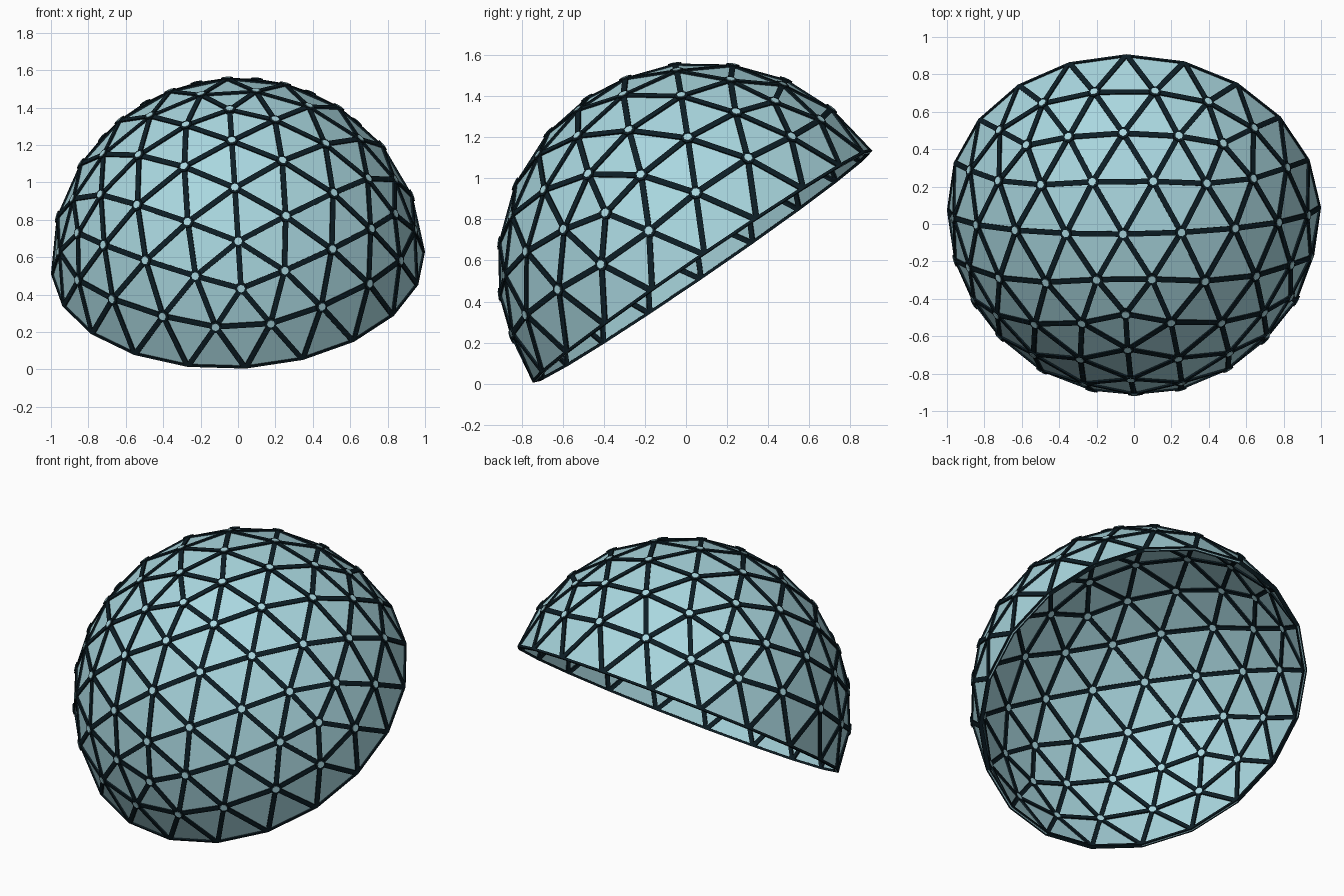
import bpy
import bmesh
import math
from mathutils import Matrix, Vector

cube = bpy.data.objects.get("Cube")
if cube:
    bpy.data.objects.remove(cube, do_unlink=True)

RADIUS = 0.99
STRUT_WIDTH = 0.027
STRUT_DEPTH = 0.024
CENTRE = Vector((0, 0.082, 0.568))


def make_material(name, rgb):
    mat = bpy.data.materials.new(name)
    mat.use_nodes = True
    mat.diffuse_color = (*rgb, 1)
    mat.node_tree.nodes["Principled BSDF"].inputs["Base Color"].default_value = (*rgb, 1)
    return mat


pale = make_material("pale blue", (0.40, 0.68, 0.74))
dark = make_material("dark teal", (0.004, 0.013, 0.019))

# Tilted dome frame: local z is the pole, local x the front meridian
pole = Vector((-0.045, -0.565, 0.824)).normalized()
front = Vector((0.04, -0.82, -0.555))
front = (front - pole * front.dot(pole)).normalized()
tilt = Matrix((front, pole.cross(front), pole)).transposed().to_4x4()
placement = Matrix.Translation(CENTRE) @ tilt


def dome_mesh():
    """Upper half of an icosahedron split four ways along each edge."""
    bm = bmesh.new()
    bmesh.ops.create_icosphere(bm, subdivisions=1, radius=1)
    ring = next(v.co for v in bm.verts if 0.3 < v.co.z < 0.6)
    turn = Matrix.Rotation(-math.atan2(ring.y, ring.x), 4, "Z")
    bmesh.ops.transform(bm, matrix=turn, verts=bm.verts)
    bmesh.ops.subdivide_edges(bm, edges=bm.edges[:], cuts=3, use_grid_fill=True)
    for v in bm.verts:
        v.co = v.co.normalized() * RADIUS
    low = [v for v in bm.verts if v.co.z < -0.02]
    bmesh.ops.delete(bm, geom=low, context="VERTS")
    bmesh.ops.recalc_face_normals(bm, faces=bm.faces[:])
    return bm


def add_object(name, bm, mat, thickness=0):
    mesh = bpy.data.meshes.new(name)
    bm.to_mesh(mesh)
    bm.free()
    mesh.materials.append(mat)
    obj = bpy.data.objects.new(name, mesh)
    obj.matrix_world = placement
    bpy.context.collection.objects.link(obj)
    if thickness:
        mod = obj.modifiers.new("Thickness", "SOLIDIFY")
        mod.thickness = thickness
        mod.offset = 0
    return obj


# Triangular panels
panels = dome_mesh()
hub_points = [v.co.copy() for v in panels.verts if not v.is_boundary]
add_object("panels", panels, pale, 0.006)

# Lattice of struts: a border inset in each triangle, thickened both ways
lattice = dome_mesh()
triangles = lattice.faces[:]
bmesh.ops.inset_individual(lattice, faces=triangles, thickness=STRUT_WIDTH / 2,
                           use_even_offset=True)
bmesh.ops.delete(lattice, geom=triangles, context="FACES")
add_object("struts", lattice, dark, STRUT_DEPTH)


# Hubs where the struts meet: a dark collar with a pale cap on both sides
def add_hubs(name, radius, depth, mat):
    bm = bmesh.new()
    for p in hub_points:
        facing = p.to_track_quat("Z", "Y").to_matrix().to_4x4()
        bmesh.ops.create_cone(bm, cap_ends=True, segments=8, radius1=radius,
                              radius2=radius, depth=depth,
                              matrix=Matrix.Translation(p) @ facing)
    add_object(name, bm, mat)


add_hubs("hub_collars", 0.033, 0.027, dark)
add_hubs("hub_caps", 0.021, 0.032, pale)
